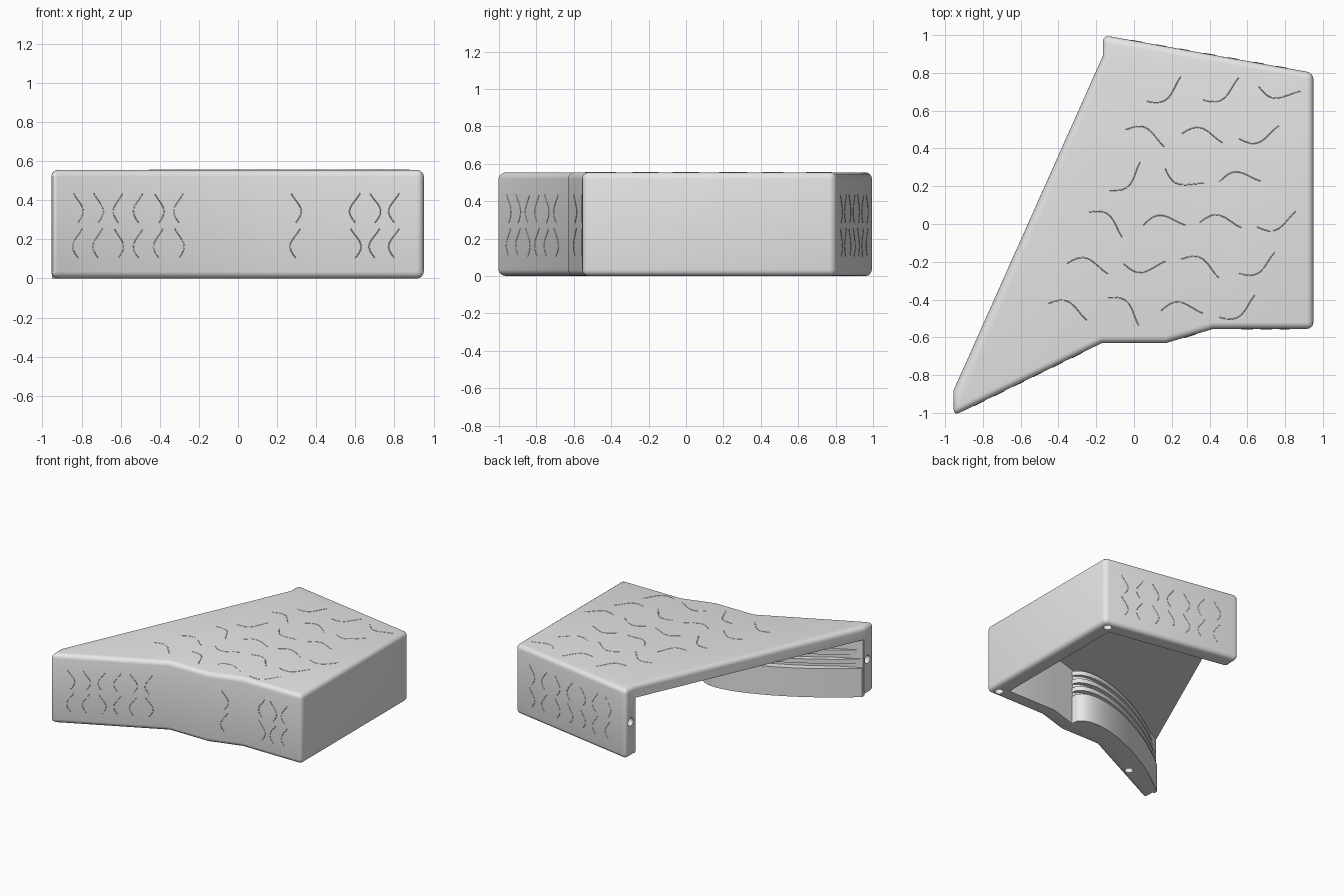
import bpy, bmesh, math, random
from mathutils import Vector
from mathutils.geometry import interpolate_bezier

if "Cube" in bpy.data.objects:
    bpy.data.objects.remove(bpy.data.objects["Cube"])
random.seed(4)
HEIGHT, CEILING = 0.555, 0.455

grey = bpy.data.materials.new("plain_grey")
grey.use_nodes = True
grey.diffuse_color = (0.8, 0.8, 0.8, 1)
grey.node_tree.nodes["Principled BSDF"].inputs["Base Color"].default_value = (0.8, 0.8, 0.8, 1)


def activate(ob):
    bpy.ops.object.select_all(action='DESELECT')
    ob.select_set(True)
    bpy.context.view_layer.objects.active = ob


def prism(name, outline, z0, z1):
    """Extrude a flat outline between two heights."""
    bm = bmesh.new()
    face = bm.faces.new([bm.verts.new((x, y, z0)) for x, y in outline])
    up = bmesh.ops.extrude_face_region(bm, geom=[face])["geom"]
    bmesh.ops.translate(bm, vec=(0, 0, z1 - z0),
                        verts=[g for g in up if isinstance(g, bmesh.types.BMVert)])
    bmesh.ops.recalc_face_normals(bm, faces=bm.faces)
    mesh = bpy.data.meshes.new(name)
    bm.to_mesh(mesh)
    bm.free()
    mesh.materials.append(grey)
    ob = bpy.data.objects.new(name, mesh)
    bpy.context.collection.objects.link(ob)
    return ob


def cut(ob, cutter):
    """Subtract the cutter and discard it."""
    cutter.hide_render = True
    mod = ob.modifiers.new("cut", 'BOOLEAN')
    mod.operation, mod.solver, mod.object = 'DIFFERENCE', 'EXACT', cutter
    activate(ob)
    bpy.ops.object.modifier_apply(modifier=mod.name)
    bpy.data.objects.remove(cutter)


def drill(ob, location, rotation=(0, 0, 0)):
    bpy.ops.mesh.primitive_cylinder_add(vertices=24, radius=0.032, depth=0.2,
                                        location=location, rotation=rotation)
    tool = bpy.context.object
    tool.data.materials.append(grey)
    cut(ob, tool)


def smooth(ob):
    activate(ob)
    bpy.ops.object.shade_smooth_by_angle(angle=math.radians(35))


# Shell: rounded slab, hollowed from below and open along the slanted side
outline = [(0.95, -0.555), (0.95, 0.8), (-0.165, 1.0), (-0.165, 0.89), (-0.955, -0.88),
           (-0.955, -1.015), (-0.17, -0.63), (0.17, -0.63), (0.42, -0.555)]
shell = prism("shell", outline, 0, HEIGHT)
bevel = shell.modifiers.new("rounded_edges", 'BEVEL')
bevel.width, bevel.segments = 0.035, 4
bevel.limit_method, bevel.angle_limit = 'ANGLE', 0.7
activate(shell)
bpy.ops.object.modifier_apply(modifier=bevel.name)
cavity = [(0.83, -0.435), (0.83, 0.7), (-0.165, 0.88), (-1.3, 0.88), (-1.3, -0.89),
          (-0.955, -0.89), (-0.2, -0.51), (0.15, -0.51), (0.4, -0.435)]
cut(shell, prism("cavity_cutter", cavity, -0.2, CEILING))

# Peg holes in the underside and in the two wall ends
for x, y in [(0.88, 0.745), (0.885, -0.49), (-0.59, -0.765)]:
    drill(shell, (x, y, 0))
for x, y in [(-0.165, 0.935), (-0.955, -0.93)]:
    drill(shell, (x, y, 0.28), (0, math.pi / 2, 0))
smooth(shell)


# Curved inner block: full base, then a recessed core with ridges up to the ceiling
def wall_y(x):
    return -0.51 + min(0, x + 0.2) * 0.503


sweep = interpolate_bezier(Vector((0.17, -0.46)), Vector((0.08, -0.28)),
                           Vector((-0.5, -0.5)), Vector((-0.95, -0.87)), 25)


def block_layer(name, recess, z0, z1):
    front = [(p.x, max(p.y - recess, wall_y(p.x) + 0.004)) for p in sweep]
    back = [(p.x, wall_y(p.x) - 0.015) for p in reversed(sweep)]
    smooth(prism(name, front + back, z0, z1))


block_layer("inner_block_base", 0, 0, 0.23)
block_layer("inner_block_core", 0.06, 0.225, CEILING + 0.01)
for i in range(3):
    z = 0.265 + i * 0.07
    block_layer(f"inner_block_ridge_{i + 1}", 0.015 + 0.01 * i, z, z + 0.035)


# Hairline veins on the outer faces
def veins(name, lines):
    data = bpy.data.curves.new(name, 'CURVE')
    data.dimensions = '3D'
    data.bevel_depth, data.bevel_resolution = 0.0025, 0
    data.materials.append(grey)
    for pts in lines:
        spline = data.splines.new('POLY')
        spline.points.add(len(pts) - 1)
        for sp, p in zip(spline.points, pts):
            sp.co = (*p, 1)
    ob = bpy.data.objects.new(name, data)
    bpy.context.collection.objects.link(ob)


def wavy(centre, along, across, length, sway):
    """Points of one gently bowed line."""
    bow = random.choice((-1, 1)) * sway
    steps = [i / 8 for i in range(9)]
    return [centre + along * (t - 0.5) * length + across * bow * math.sin(t * math.pi * 1.3)
            for t in steps]


def wall_veins(name, start, end, count):
    a, b = Vector((*start, 0)), Vector((*end, 0))
    lines = []
    for i in range(count):
        for z in (0.18, 0.36):
            spot = a.lerp(b, (i + 0.5) / count) + Vector((0, 0, z))
            lines.append(wavy(spot, Vector((0, 0, 1)), (b - a).normalized(), 0.15, 0.03))
    veins(name, lines)


wall_veins("front_slope_veins", (-0.87, -0.973), (-0.25, -0.669), 6)
wall_veins("front_bend_veins", (0.22, -0.615), (0.37, -0.57), 1)
wall_veins("front_end_veins", (0.55, -0.555), (0.85, -0.555), 3)
wall_veins("back_veins", (0.85, 0.818), (-0.05, 0.979), 7)

# Longer veins across the top
top_lines = []
for row in range(6):
    y = -0.45 + row * 0.23
    x = (y - 0.89) * 0.446 + 0.12
    while x < 0.72:
        turn = random.uniform(-0.6, 0.6)
        along = Vector((math.cos(turn), math.sin(turn), 0))
        top_lines.append(wavy(Vector((x + 0.13, y, HEIGHT)), along,
                              Vector((-along.y, along.x, 0)), 0.22, 0.04))
        x += 0.3
veins("top_veins", top_lines)
